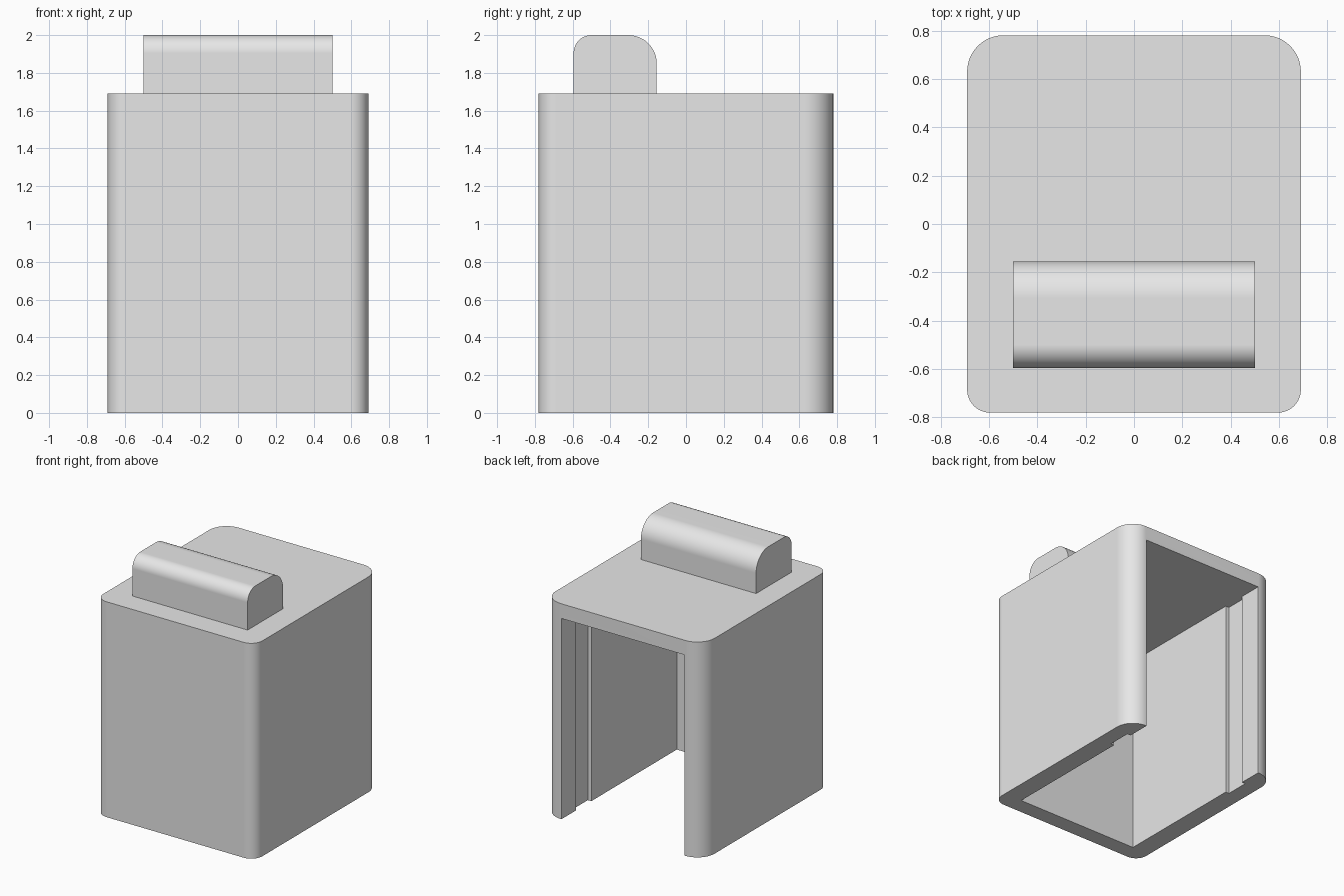
import bpy, bmesh
from math import cos, sin, pi
from mathutils import Vector, Matrix

cube = bpy.data.objects.get("Cube")
if cube:
    bpy.data.objects.remove(cube, do_unlink=True)

GREY = (0.8, 0.8, 0.8, 1.0)
mat = bpy.data.materials.new("plain grey")
mat.use_nodes = True
mat.diffuse_color = GREY
mat.node_tree.nodes["Principled BSDF"].inputs["Base Color"].default_value = GREY


def rounded(corners, steps=12):
    """Counter-clockwise right-angled outline from (u, v, radius) corners."""
    points = []
    for i, (u, v, r) in enumerate(corners):
        p = Vector((u, v))
        if not r:
            points.append(p)
            continue
        to_prev = (Vector(corners[i - 1][:2]) - p).normalized()
        to_next = (Vector(corners[(i + 1) % len(corners)][:2]) - p).normalized()
        centre = p + r * (to_prev + to_next)
        for k in range(steps + 1):
            a = k / steps * pi / 2
            points.append(centre - r * (to_next * cos(a) + to_prev * sin(a)))
    return points


def prism(name, outline, low, high, matrix=Matrix()):
    """Extrude an outline from low to high, then place it with a matrix."""
    bm = bmesh.new()
    face = bm.faces.new([bm.verts.new((p[0], p[1], low)) for p in outline])
    top = bmesh.ops.extrude_face_region(bm, geom=[face])["geom"]
    bmesh.ops.translate(bm, vec=(0, 0, high - low),
                        verts=[g for g in top if isinstance(g, bmesh.types.BMVert)])
    bm.transform(matrix)
    bmesh.ops.recalc_face_normals(bm, faces=bm.faces)
    mesh = bpy.data.meshes.new(name)
    bm.to_mesh(mesh)
    bm.free()
    mesh.materials.append(mat)
    obj = bpy.data.objects.new(name, mesh)
    bpy.context.collection.objects.link(obj)
    return obj


def activate(obj):
    bpy.ops.object.select_all(action='DESELECT')
    obj.select_set(True)
    bpy.context.view_layer.objects.active = obj


def smooth(obj):
    activate(obj)
    bpy.ops.object.shade_smooth_by_angle(angle=pi / 6)
    weighted = obj.modifiers.new("even shading", 'WEIGHTED_NORMAL')
    weighted.keep_sharp = True


# Housing block with small front and larger back corner radii
W, D, TOP, CEILING = 0.69, 0.78, 1.69, 1.575
housing = prism("housing", rounded([(-W, -D, 0.095), (W, -D, 0.095),
                                    (W, D, 0.15), (-W, D, 0.15)]), 0, TOP)

# Cavity open at the back and the bottom, with a slot in each side wall
IN, SLOT = 0.535, 0.565
side = [(IN, -0.65), (IN, 0.41), (SLOT, 0.41), (SLOT, 0.597), (IN, 0.597), (IN, 1)]
cavity = prism("cavity_cutter", side + [(-x, y) for x, y in reversed(side)],
               -0.2, CEILING)
cavity.hide_render = True

cut = housing.modifiers.new("cavity", 'BOOLEAN')
cut.operation = 'DIFFERENCE'
cut.solver = 'EXACT'
cut.object = cavity
activate(housing)
bpy.ops.object.modifier_apply(modifier=cut.name)
bpy.data.objects.remove(cavity, do_unlink=True)
smooth(housing)

# Grip bar across the top: side profile in (y, z), extruded along x
yz_to_world = Matrix(((0, 0, 1, 0), (1, 0, 0, 0), (0, 1, 0, 0), (0, 0, 0, 1)))
grip = prism("top_grip", rounded([(-0.595, TOP, 0), (-0.155, TOP, 0),
                                  (-0.155, 2, 0.15), (-0.595, 2, 0.095)]),
             -0.5, 0.5, yz_to_world)
smooth(grip)
